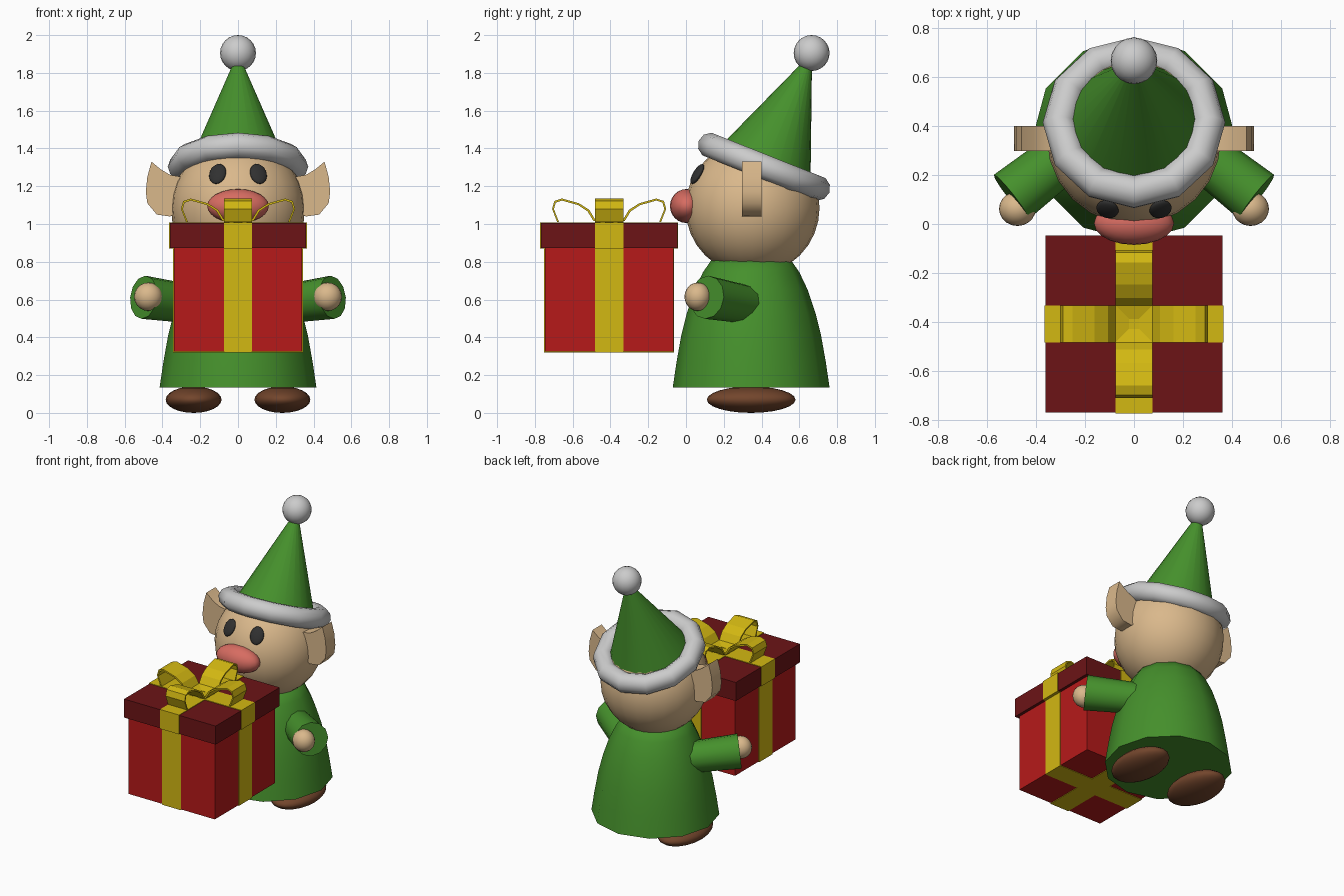
import bpy, bmesh
from math import radians
from mathutils import Vector

if "Cube" in bpy.data.objects:
    bpy.data.objects.remove(bpy.data.objects["Cube"])


def mat(name, col):
    m = bpy.data.materials.new(name)
    m.diffuse_color = (*col, 1)
    m.use_nodes = True
    m.node_tree.nodes["Principled BSDF"].inputs["Base Color"].default_value = m.diffuse_color
    return m


GREEN = mat("green_cloth", (0.06, 0.28, 0.025))
SKIN = mat("skin", (0.70, 0.48, 0.26))
RED = mat("red_paper", (0.47, 0.01, 0.01))
DARK_RED = mat("dark_red_paper", (0.15, 0.007, 0.008))
GOLD = mat("gold_ribbon", (0.65, 0.48, 0.006))
BROWN = mat("brown_leather", (0.17, 0.06, 0.025))
PINK = mat("pink_skin", (0.68, 0.15, 0.12))
BLACK = mat("black", (0.03, 0.03, 0.03))


def finish(name, material=None, angle=None):
    ob = bpy.context.object
    ob.name = name
    if material:
        ob.data.materials.append(material)
    if angle:
        bpy.ops.object.shade_smooth_by_angle(angle=radians(angle))
    return ob


def ball(name, loc, size, material=None, rot=(0, 0, 0), seg=20, rings=12):
    bpy.ops.mesh.primitive_uv_sphere_add(segments=seg, ring_count=rings, radius=1, location=loc, rotation=rot)
    bpy.context.object.scale = size
    return finish(name, material, 60)


def box(name, lo, hi, material):
    lo, hi = Vector(lo), Vector(hi)
    bpy.ops.mesh.primitive_cube_add(size=1, location=(lo + hi) / 2)
    bpy.context.object.scale = hi - lo
    return finish(name, material)


def cone(name, a, b, r1, r2, material, seg):
    a, b = Vector(a), Vector(b)
    bpy.ops.mesh.primitive_cone_add(vertices=seg, radius1=r1, radius2=r2, depth=(b - a).length, location=(a + b) / 2)
    bpy.context.object.rotation_euler = (b - a).to_track_quat('Z', 'Y').to_euler()
    return finish(name, material, 50)


def from_bmesh(name, bm, material, angle=None):
    bmesh.ops.recalc_face_normals(bm, faces=bm.faces)
    me = bpy.data.meshes.new(name)
    bm.to_mesh(me)
    bm.free()
    ob = bpy.data.objects.new(name, me)
    bpy.context.collection.objects.link(ob)
    bpy.ops.object.select_all(action='DESELECT')
    ob.select_set(True)
    bpy.context.view_layer.objects.active = ob
    return finish(name, material, angle)


def prism(name, outline, y0, y1, material, angle=None):
    """Extrude a closed x-z outline along y."""
    bm = bmesh.new()
    face = bm.faces.new([bm.verts.new((x, y0, z)) for x, z in outline])
    new = bmesh.ops.extrude_face_region(bm, geom=[face])["geom"]
    bmesh.ops.translate(bm, vec=(0, y1 - y0, 0), verts=[v for v in new if isinstance(v, bmesh.types.BMVert)])
    return from_bmesh(name, bm, material, angle)


# Robe: 12-sided, spun from a profile
CY = 0.345
bm = bmesh.new()
profile = [(0, 0.135), (0.415, 0.135), (0.395, 0.27), (0.37, 0.41), (0.34, 0.53),
           (0.30, 0.65), (0.255, 0.745), (0.21, 0.81), (0, 0.84)]
pv = [bm.verts.new((r, CY, z)) for r, z in profile]
pe = [bm.edges.new(p) for p in zip(pv, pv[1:])]
bmesh.ops.spin(bm, geom=pv + pe, cent=(0, CY, 0), axis=(0, 0, 1), angle=radians(360), steps=12)
bmesh.ops.remove_doubles(bm, verts=bm.verts, dist=0.001)
from_bmesh("robe", bm, GREEN, 50)

# Head, nose
ball("head", (0, CY + 0.007, 1.085), (0.355, 0.355, 0.355), SKIN, seg=24, rings=16)
ball("nose", (0, 0.003, 1.095), (0.163, 0.088, 0.09), PINK)

# Hat: tilted fur brim, cone and pompom
TILT = radians(-21.7)
bpy.ops.mesh.primitive_torus_add(major_segments=12, minor_segments=10, major_radius=0.304, minor_radius=0.068,
                                 location=(0, 0.413, 1.303), rotation=(TILT, 0, 0))
finish("hat_brim", None, 60)
cone("hat_cone", (0, 0.417, 1.305), (0, 0.658, 1.885), 0.262, 0.01, GREEN, 24)
ball("hat_pompom", (0, 0.665, 1.905), (0.095, 0.095, 0.095))

# Paired parts
for s, side in ((1, "right"), (-1, "left")):
    ball(f"eye_{side}", (s * 0.108, 0.06, 1.265), (0.046, 0.02, 0.06), BLACK, (radians(-31), 0, radians(s * 18)))
    ear = [(0.30, 1.07), (0.36, 1.04), (0.43, 1.05), (0.48, 1.11), (0.488, 1.17),
           (0.48, 1.25), (0.458, 1.33), (0.41, 1.29), (0.36, 1.26), (0.30, 1.25)]
    prism(f"ear_{side}", [(s * x, z) for x, z in ear], 0.297, 0.4, SKIN, 50)
    cone(f"sleeve_{side}", (s * 0.2, 0.345, 0.57), (s * 0.5, 0.11, 0.612), 0.10, 0.115, GREEN, 12)
    ball(f"hand_{side}", (s * 0.475, 0.062, 0.615), (0.075, 0.07, 0.075), SKIN)
    ball(f"shoe_{side}", (s * 0.235, CY, 0.07), (0.148, 0.235, 0.07), BROWN)

# Gift box and lid
GY = -0.407
box("gift_box", (-0.34, GY - 0.34, 0.325), (0.34, GY + 0.34, 0.88), RED)
box("gift_lid", (-0.361, GY - 0.361, 0.872), (0.361, GY + 0.361, 1.004), DARK_RED)

# Ribbon bands wrapping box and lid both ways
for r, z0, z1, part in ((0.344, 0.321, 0.88, "box"), (0.365, 0.87, 1.008, "lid")):
    box(f"ribbon_{part}_across", (-r, GY - 0.075, z0), (r, GY + 0.075, z1), GOLD)
    box(f"ribbon_{part}_along", (-0.075, GY - r, z0), (0.075, GY + r, z1), GOLD)

# Bow: four loops of ribbon strip around the centre
loop = [(0.02, 1.01), (0.075, 1.025), (0.105, 1.075), (0.16, 1.11), (0.25, 1.135), (0.29, 1.122),
        (0.302, 1.08), (0.275, 1.01)]
inner = [(0.265, 1.01), (0.292, 1.078), (0.283, 1.113), (0.25, 1.124), (0.164, 1.1), (0.114, 1.067),
         (0.083, 1.016), (0.02, 1.004)]
for i in range(4):
    strip = prism(f"bow_loop_{i + 1}", loop + inner, -0.075, 0.075, GOLD)
    strip.location = (0, GY, 0)
    strip.rotation_euler.z = radians(90 * i)
